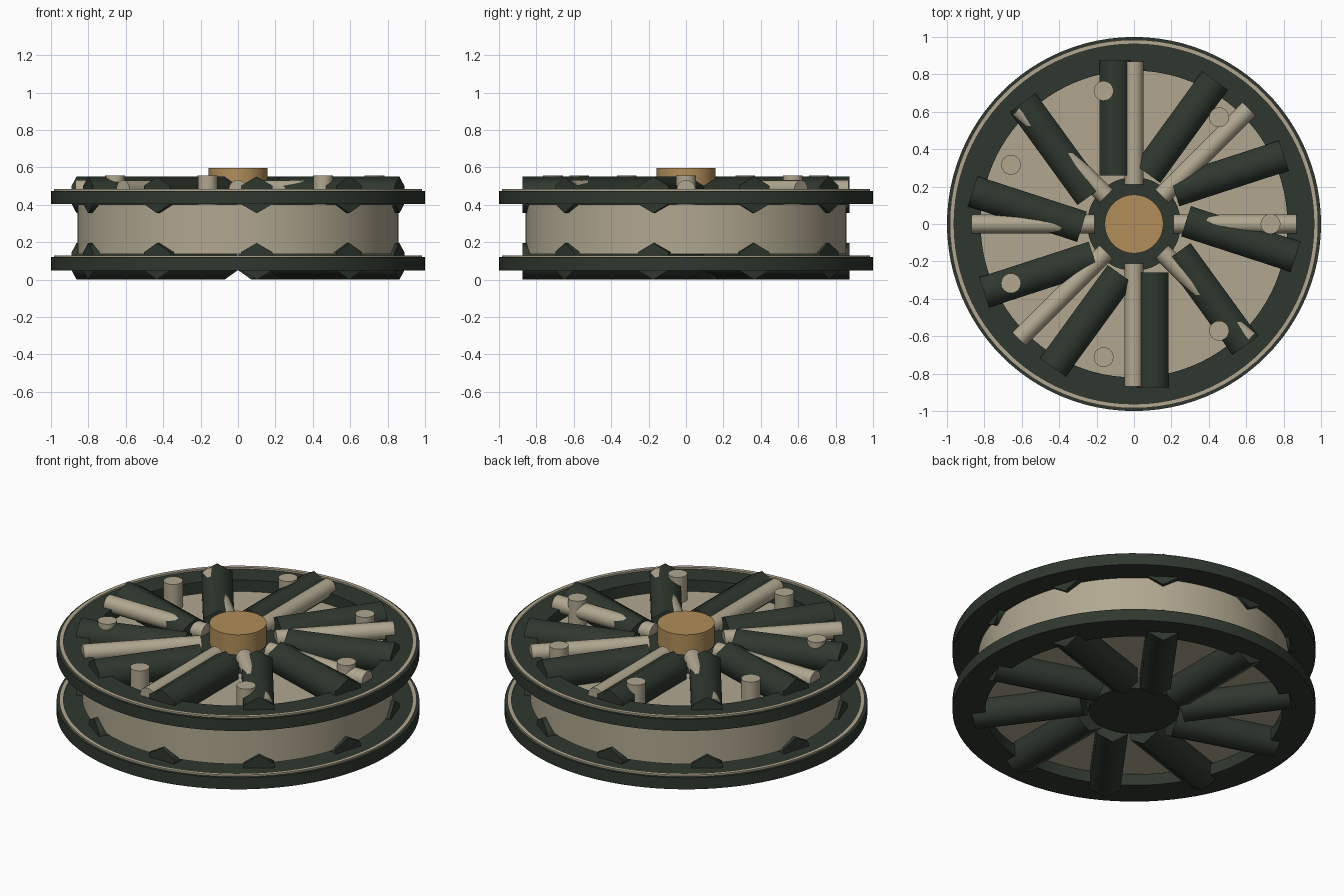
import bpy, math
from mathutils import Matrix, Vector

cube = bpy.data.objects.get("Cube")
if cube:
    bpy.data.objects.remove(cube, do_unlink=True)


def material(name, rgb):
    m = bpy.data.materials.new(name)
    m.use_nodes = True
    m.diffuse_color = (*rgb, 1)
    bsdf = next(n for n in m.node_tree.nodes if n.type == 'BSDF_PRINCIPLED')
    bsdf.inputs["Base Color"].default_value = (*rgb, 1)
    return m


GREEN = material("dark green", (0.028, 0.039, 0.028))
BEIGE = material("beige", (0.44, 0.39, 0.28))
TAN = material("tan", (0.44, 0.27, 0.10))


def finish(ob, name, mat, angle=35):
    ob.name = name
    ob.data.materials.append(mat)
    bpy.ops.object.shade_smooth_by_angle(angle=math.radians(angle))
    return ob


def disc(name, mat, radius, z0, z1, x=0, y=0, sides=64):
    bpy.ops.mesh.primitive_cylinder_add(vertices=sides, radius=radius, depth=z1 - z0,
                                        location=(x, y, (z0 + z1) / 2))
    return finish(bpy.context.object, name, mat)


def ring(name, mat, inner, outer, z0, z1, sides=96):
    # rectangular profile swept round the axle
    profile = [(inner, z0), (outer, z0), (outer, z1), (inner, z1)]
    verts, faces = [], []
    for i in range(sides):
        a = math.tau * i / sides
        verts += [(r * math.cos(a), r * math.sin(a), z) for r, z in profile]
        j = (i + 1) % sides
        for k in range(4):
            n = (k + 1) % 4
            faces.append((4 * i + k, 4 * j + k, 4 * j + n, 4 * i + n))
    me = bpy.data.meshes.new(name)
    me.from_pydata(verts, [], faces)
    ob = bpy.data.objects.new(name, me)
    bpy.context.collection.objects.link(ob)
    bpy.ops.object.select_all(action='DESELECT')
    ob.select_set(True)
    bpy.context.view_layer.objects.active = ob
    return finish(ob, name, mat)


def bar(name, mat, radius, r0, r1, angle, z, offset=0, sides=6, smooth=35):
    # radial bar, shifted sideways by offset; one corner points up
    bpy.ops.mesh.primitive_cylinder_add(vertices=sides, radius=radius, depth=r1 - r0)
    ob = bpy.context.object
    turn = Matrix.Rotation(angle, 4, 'Z')
    lay = Matrix.Rotation(math.pi / 2, 4, 'Y') @ Matrix.Rotation(math.pi / 2, 4, 'Z')
    spin = Matrix.Rotation(math.pi / 2, 4, 'Z') if sides == 6 else Matrix()
    ob.data.transform(turn @ Matrix.Translation(Vector(((r0 + r1) / 2, offset, z))) @ lay @ spin)
    return finish(ob, name, mat, smooth)


# central drum between the two wheels
disc("drum", BEIGE, 0.858, 0.138, 0.402, sides=96)

# two identical wheels: flange, thin trim, hub and ten offset spokes
for label, base in (("lower", 0.0), ("upper", 0.355)):
    ring(label + "_flange", GREEN, 0.82, 1.0, base + 0.05, base + 0.12)
    ring(label + "_trim", BEIGE, 0.962, 0.985, base + 0.115, base + 0.13)
    disc(label + "_hub", GREEN, 0.25, base + 0.05, base + 0.12)
    for i in range(10):
        spoke = bar(f"{label}_spoke_{i + 1}", GREEN, 0.098, 0.26, 0.875,
                    math.radians(36 * i - 18), base + 0.098, 0.1, smooth=65)
        # corner must point up: turn the hexagon if it lies on a corner
        top = max(v.co.z for v in spoke.data.vertices)
        if top < base + 0.19:
            a = math.radians(36 * i - 18)
            axis = Vector((math.cos(a), math.sin(a), 0))
            mid = sum((v.co for v in spoke.data.vertices), Vector()) / len(spoke.data.vertices)
            spoke.data.transform(Matrix.Translation(mid) @ Matrix.Rotation(math.pi / 6, 4, axis)
                                 @ Matrix.Translation(-mid))

# eight thin rods on the upper side
for i in range(8):
    bar(f"rod_{i + 1}", BEIGE, 0.05, 0.21, 0.87, math.tau * i / 8, 0.483, sides=16)

# seven studs standing on the drum
for i in range(7):
    a = math.tau * i / 7
    disc(f"stud_{i + 1}", BEIGE, 0.053, 0.39, 0.557,
         0.73 * math.cos(a), 0.73 * math.sin(a), sides=24)

# raised axle cap
disc("axle_cap", TAN, 0.157, 0.39, 0.597, sides=48)
